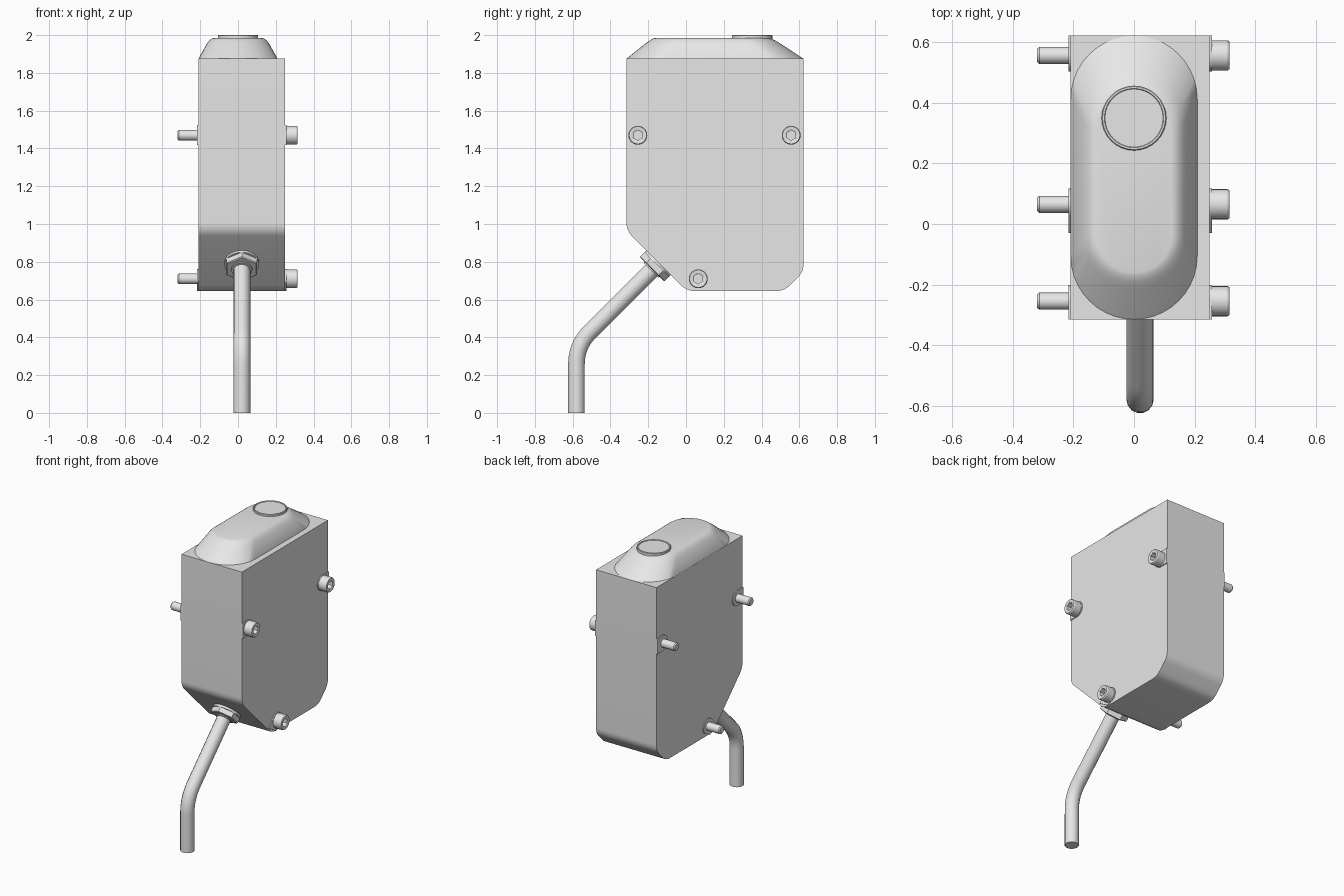
import bpy, bmesh, math
from mathutils import Vector

cube = bpy.data.objects.get("Cube")
if cube:
    bpy.data.objects.remove(cube, do_unlink=True)

grey = bpy.data.materials.new("light_grey")
grey.use_nodes = True
grey.diffuse_color = (0.8, 0.8, 0.8, 1)
grey.node_tree.nodes["Principled BSDF"].inputs["Base Color"].default_value = (0.8, 0.8, 0.8, 1)


def smooth(ob, angle=32):
    bpy.ops.object.select_all(action='DESELECT')
    ob.select_set(True)
    bpy.context.view_layer.objects.active = ob
    bpy.ops.object.shade_smooth_by_angle(angle=math.radians(angle))


def loft(name, rings, angle=32):
    """Skin a list of equal-length point rings and cap both ends."""
    bm = bmesh.new()
    loops = [[bm.verts.new(p) for p in ring] for ring in rings]
    n = len(loops[0])
    for a, b in zip(loops, loops[1:]):
        for i in range(n):
            j = (i + 1) % n
            bm.faces.new((a[i], a[j], b[j], b[i]))
    bm.faces.new(loops[0][::-1])
    bm.faces.new(loops[-1])
    bmesh.ops.recalc_face_normals(bm, faces=bm.faces[:])
    me = bpy.data.meshes.new(name)
    bm.to_mesh(me)
    bm.free()
    ob = bpy.data.objects.new(name, me)
    bpy.context.collection.objects.link(ob)
    me.materials.append(grey)
    smooth(ob, angle)
    return ob


def lathe(name, start, axis, profile, sides=24):
    """Profile of (height, radius, is_hex) turned about an axis."""
    rot = Vector(axis).to_track_quat('Z', 'Y')
    rings = []
    for h, r, is_hex in profile:
        ring = []
        for i in range(sides):
            t = 2 * math.pi * i / sides
            k = r
            if is_hex:
                k = r * math.cos(math.pi / 6) / math.cos((t + math.pi / 6) % (math.pi / 3) - math.pi / 6)
            ring.append(Vector(start) + rot @ Vector((k * math.cos(t), k * math.sin(t), h)))
        rings.append(ring)
    return loft(name, rings)


def fillet(prev, corner, nxt, cut, steps=6):
    """Rounded corner starting and ending at distance cut from the corner."""
    c = Vector(corner)
    a = c + (Vector(prev) - c).normalized() * cut
    b = c + (Vector(nxt) - c).normalized() * cut
    return [(1 - t) ** 2 * a + 2 * t * (1 - t) * c + t * t * b
            for t in (i / steps for i in range(steps + 1))]


# Housing: side profile (y, z) with rounded lower corners, extruded across x
Y0, Y1, Z0, Z1 = -0.315, 0.622, 0.645, 1.875
corners = [(Y0, Z1), (Y0, 0.965), (0.005, Z0), (0.519, Z0), (Y1, 0.746), (Y1, Z1)]
outline = [Vector(corners[0])]
for i in range(1, 5):
    outline += fillet(corners[i - 1], corners[i], corners[i + 1], 0.042)
outline.append(Vector(corners[5]))
loft("housing", [[(x, p.x, p.y) for p in outline] for x in (-0.21, 0.25)])


# Domed cover: stacked stadium outlines with a rounded shoulder
def stadium(z, w, front, back, n=20):
    ring = []
    for cy, a0 in ((back - w, 0), (front + w, math.pi)):
        for i in range(n + 1):
            a = a0 + math.pi * i / n
            ring.append((w * math.cos(a), cy + w * math.sin(a), z))
    return ring


loft("top_cover", [stadium(*s) for s in (
    (1.87, 0.209, -0.315, 0.622), (1.875, 0.209, -0.315, 0.622),
    (1.955, 0.165, -0.215, 0.50), (1.972, 0.152, -0.192, 0.472),
    (1.982, 0.138, -0.175, 0.45), (1.986, 0.124, -0.16, 0.43))])

# Indicator lens with a thin raised rim
lathe("indicator_lens", (0, 0.35, 1.98), (0, 0, 1),
      [(0, 0.107, 0), (0.017, 0.107, 0), (0.02, 0.104, 0),
       (0.02, 0.098, 0), (0.016, 0.096, 0)], 32)

# Screws through the housing, with U-shaped pads running out to the nearest edge
PAD_R = 0.053
screws = {
    "front": ((-0.255, 1.47), (-1, 0), 0.06),
    "back": ((0.557, 1.47), (1, 0), 0.065),
    "lower": ((0.065, 0.71), (-1, -1), 0.08),
}
for label, ((y, z), direction, reach) in screws.items():
    lathe(label + "_screw", (-0.32, y, z), (1, 0, 0), [
        (0, 0.022, 0), (0.007, 0.028, 0), (0.575, 0.028, 0), (0.575, 0.05, 0),
        (0.629, 0.05, 0), (0.635, 0.046, 0), (0.635, 0.029, 0),
        (0.632, 0.027, 1), (0.6, 0.027, 1)])
    d = Vector(direction).normalized()
    s = Vector((-d.y, d.x))
    c = Vector((y, z))
    pad = [c + d * reach - s * PAD_R, c + d * reach + s * PAD_R]
    for i in range(17):
        a = math.pi * i / 16
        pad.append(c + s * PAD_R * math.cos(a) - d * PAD_R * math.sin(a))
    pad = [(min(max(p.x, Y0), Y1), max(p.y, Z0)) for p in pad]
    for side, x0, x1 in (("left", 0.249, 0.257), ("right", -0.217, -0.209)):
        loft(f"{label}_pad_{side}", [[(x, p[0], p[1]) for p in pad] for x in (x0, x1)])

# Cable gland on the sloped face: washer, hex nut and collar
CX = 0.02
out = (0, -1, -1)
base = Vector((CX, -0.145, 0.795))
lathe("gland_washer", base, out, [(-0.01, 0.092, 0), (0.014, 0.092, 0)], 32)
lathe("gland_nut", base, out, [(0.01, 0.092, 1), (0.046, 0.092, 1), (0.05, 0.086, 1)])
lathe("gland_collar", base, out, [(0.04, 0.058, 0), (0.056, 0.055, 0)])

# Cable: straight drop, a bend, then a 45 degree run up to the gland
low, bend, high = (-0.58, 0.0), (-0.58, 0.357), (-0.137, 0.80)
path = [Vector(low)] + fillet(low, bend, high, 0.1, 10) + [Vector(high)]
cu = bpy.data.curves.new("cable", 'CURVE')
cu.dimensions = '3D'
cu.bevel_depth = 0.045
cu.bevel_resolution = 5
cu.use_fill_caps = True
sp = cu.splines.new('POLY')
sp.points.add(len(path) - 1)
for pt, p in zip(sp.points, path):
    pt.co = (CX, p.x, p.y, 1)
cu.materials.append(grey)
cable = bpy.data.objects.new("cable", cu)
bpy.context.collection.objects.link(cable)
bpy.ops.object.select_all(action='DESELECT')
cable.select_set(True)
bpy.context.view_layer.objects.active = cable
bpy.ops.object.convert(target='MESH')
smooth(bpy.context.view_layer.objects.active)
